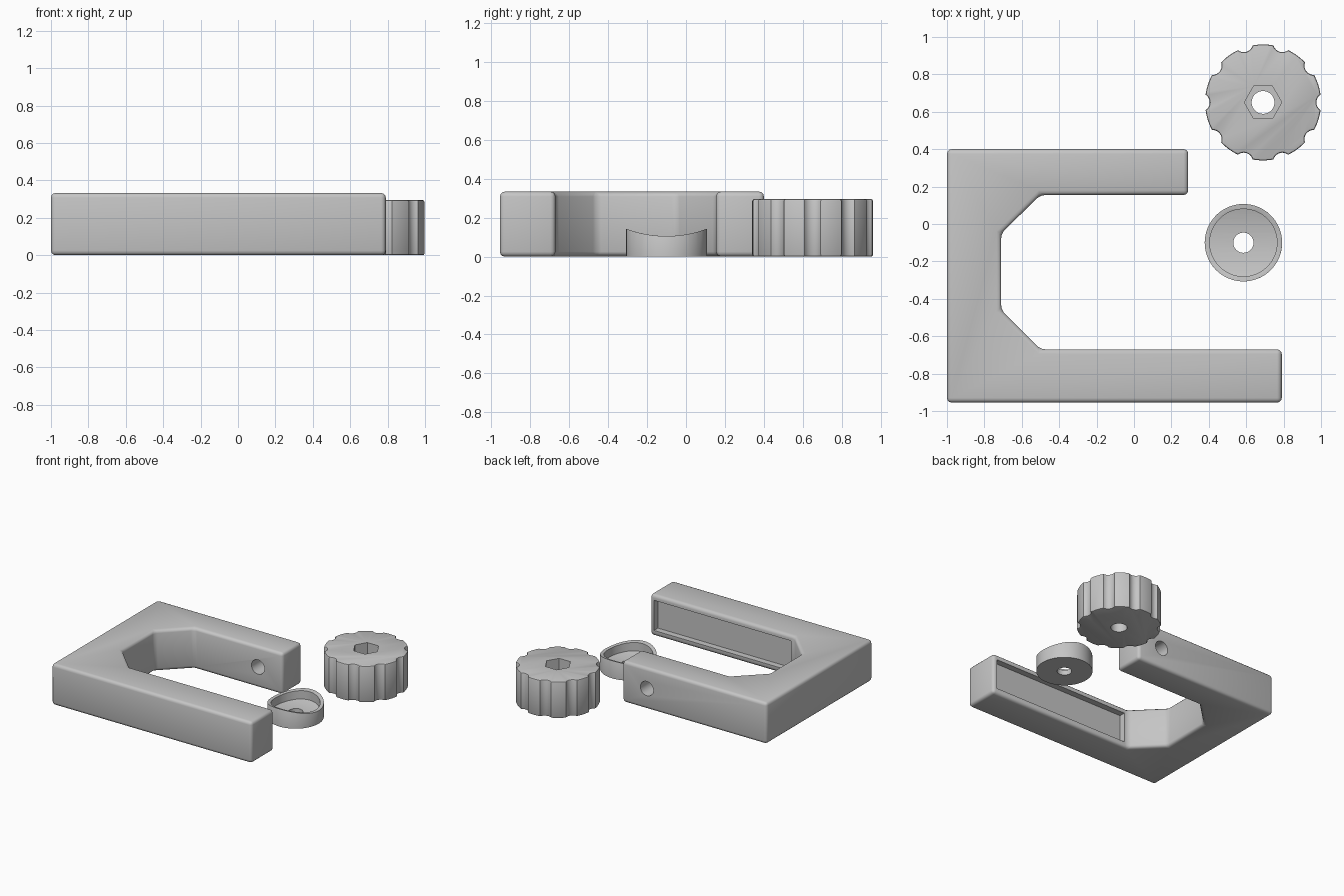
import bpy, bmesh
from math import sin, cos, pi, acos, radians

if "Cube" in bpy.data.objects:
    bpy.data.objects.remove(bpy.data.objects["Cube"], do_unlink=True)

GREY = (0.56, 0.56, 0.56, 1)
plastic = bpy.data.materials.new("grey_plastic")
plastic.use_nodes = True
plastic.diffuse_color = GREY
plastic.node_tree.nodes["Principled BSDF"].inputs["Base Color"].default_value = GREY


def prism(name, outline, z0, z1, bevel=0, segments=3, round_corners=False):
    """Extrude an outline upward and optionally round its edges."""
    bm = bmesh.new()
    face = bm.faces.new([bm.verts.new((x, y, z0)) for x, y in outline])
    ext = bmesh.ops.extrude_face_region(bm, geom=[face])
    for v in ext["geom"]:
        if isinstance(v, bmesh.types.BMVert):
            v.co.z = z1
    bmesh.ops.recalc_face_normals(bm, faces=bm.faces)
    if bevel:
        edges = [e for e in bm.edges
                 if round_corners or abs(e.verts[0].co.z - e.verts[1].co.z) < 1e-5]
        bmesh.ops.bevel(bm, geom=edges, offset=bevel, segments=segments,
                        profile=0.5, affect='EDGES', clamp_overlap=True)
    mesh = bpy.data.meshes.new(name)
    bm.to_mesh(mesh)
    bm.free()
    mesh.materials.append(plastic)
    obj = bpy.data.objects.new(name, mesh)
    bpy.context.collection.objects.link(obj)
    return obj


def circle(x, y, r, n=48):
    return [(x + r * cos(2 * pi * i / n), y + r * sin(2 * pi * i / n)) for i in range(n)]


def box(x0, x1, y0, y1):
    return [(x0, y0), (x1, y0), (x1, y1), (x0, y1)]


def rod(radius, length, location, rotation, n=48):
    """Lying cylinder used as a cutter."""
    obj = prism("rod_cutter", circle(0, 0, radius, n), -length / 2, length / 2)
    obj.location, obj.rotation_euler = location, rotation
    return obj


def combine(obj, tool, operation='DIFFERENCE'):
    """Apply a boolean and discard the tool."""
    tool.hide_render = True
    mod = obj.modifiers.new("cut", 'BOOLEAN')
    mod.operation, mod.object, mod.solver = operation, tool, 'EXACT'
    bpy.context.view_layer.update()
    bpy.context.view_layer.objects.active = obj
    bpy.ops.object.modifier_apply(modifier=mod.name)
    bpy.data.objects.remove(tool, do_unlink=True)


# Clamp frame: C-shaped body with rounded edges
frame = prism("clamp_frame", [
    (-1, -0.955), (0.79, -0.955), (0.79, -0.67), (-0.5, -0.67), (-0.71, -0.46),
    (-0.71, -0.05), (-0.5, 0.155), (0.29, 0.155), (0.29, 0.4), (-1, 0.4)],
    0, 0.333, 0.025, 3, True)
# Shallow pocket in the long jaw, screw hole in the short jaw
combine(frame, prism("pocket_cutter", box(-0.47, 0.755, -0.72, -0.6), 0.045, 0.288))
combine(frame, rod(0.058, 0.5, (0.07, 0.28, 0.167), (pi / 2, 0, 0)))

# Knob: ten finger grooves around the rim
KX, KY, R, D, G = 0.69, 0.65, 0.31, 0.335, 0.05
half = acos((D * D + R * R - G * G) / (2 * D * R))
outline = []
for k in range(10):
    mid = k * pi / 5
    gx, gy = D * cos(mid), D * sin(mid)
    swing = acos((D - R * cos(half)) / G)
    for i in range(9):
        a = mid + pi + swing * (1 - i / 4)
        outline.append((KX + gx + G * cos(a), KY + gy + G * sin(a)))
    for i in range(1, 6):
        a = mid + half + (pi / 5 - 2 * half) * i / 6
        outline.append((KX + R * cos(a), KY + R * sin(a)))
knob = prism("knob", outline, 0, 0.295, 0.01, 2)
combine(knob, prism("bore_cutter", circle(KX, KY, 0.061), -0.1, 0.5))
combine(knob, prism("hex_cutter", circle(KX, KY, 0.1, 6), 0.15, 0.5))

# Pressure foot: round cup with a saddle-shaped top
FX, FY = 0.585, -0.1
foot = prism("pressure_foot", circle(FX, FY, 0.207, 64), 0, 0.2)
combine(foot, rod(0.59, 1, (FX, FY, 0.695), (0, pi / 2, 0), 160))
# Soften the outer rim
bm = bmesh.new()
bm.from_mesh(foot.data)
rim = [e for e in bm.edges if len(e.link_faces) == 2
       and e.calc_face_angle(0) > radians(50)
       and all(abs(((v.co.x - FX) ** 2 + (v.co.y - FY) ** 2) ** 0.5 - 0.207) < 0.003
               for v in e.verts)
       and min(v.co.z for v in e.verts) > 0.05]
bmesh.ops.bevel(bm, geom=rim, offset=0.01, segments=2, profile=0.5,
                affect='EDGES', clamp_overlap=True)
bm.to_mesh(foot.data)
bm.free()
# Dished recess and centre hole
dish = prism("dish_cutter", circle(FX, FY, 0.18, 64), 0, 0.3)
combine(dish, rod(0.65, 1, (FX, FY, 0.69), (0, pi / 2, 0), 160), 'INTERSECT')
combine(foot, dish)
combine(foot, prism("foot_bore_cutter", circle(FX, FY, 0.054), -0.1, 0.4))

for obj in (frame, knob, foot):
    bpy.ops.object.select_all(action='DESELECT')
    obj.select_set(True)
    bpy.context.view_layer.objects.active = obj
    bpy.ops.object.shade_smooth_by_angle(angle=radians(30))
